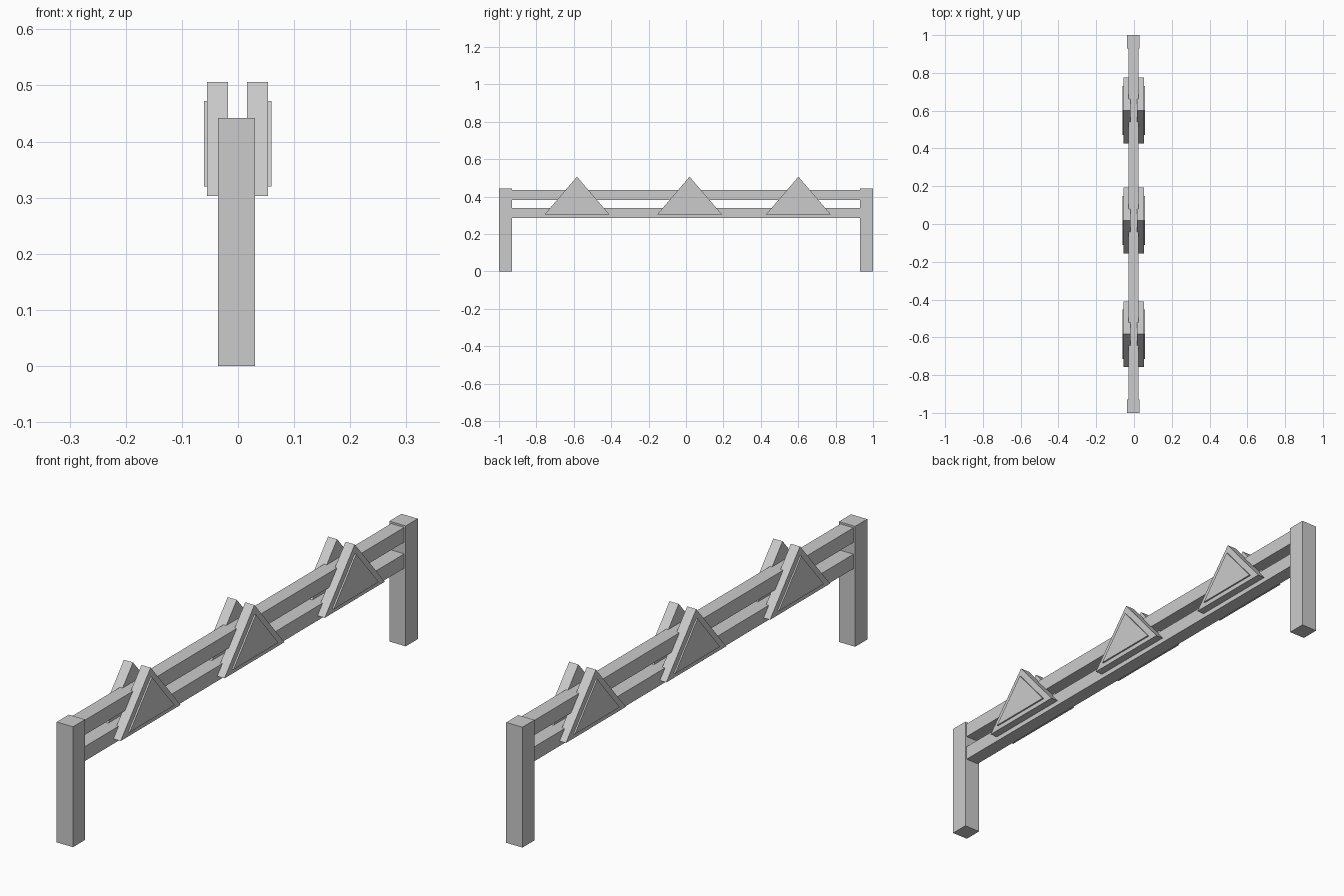
import bpy, bmesh
from mathutils import Vector

if "Cube" in bpy.data.objects:
    bpy.data.objects.remove(bpy.data.objects["Cube"])


def finish(name, bm):
    bmesh.ops.recalc_face_normals(bm, faces=bm.faces)
    mesh = bpy.data.meshes.new(name)
    bm.to_mesh(mesh)
    bm.free()
    obj = bpy.data.objects.new(name, mesh)
    bpy.context.collection.objects.link(obj)
    return obj


def box(name, lo, hi):
    lo, hi = Vector(lo), Vector(hi)
    bm = bmesh.new()
    bmesh.ops.create_cube(bm, size=1)
    bmesh.ops.scale(bm, vec=hi - lo, verts=bm.verts)
    bmesh.ops.translate(bm, vec=(lo + hi) / 2, verts=bm.verts)
    return finish(name, bm)


def triangle_plate(name, y, x_in, x_edge, x_out):
    """Triangular prism with a smaller raised triangle on its outer face."""
    bm = bmesh.new()
    face = bm.faces.new([bm.verts.new((x_in, y + dy, z)) for dy, z in
                         ((-0.174, 0.303), (0.174, 0.303), (0, 0.506))])
    centre = Vector((0, y, 0.3707))
    # each step extrudes the cap to a new x and size: plate, ledge, raised panel
    for i, (x, size) in enumerate(((x_edge, 1), (x_edge, 0.75), (x_out, 1))):
        if i == 0:
            geom = bmesh.ops.extrude_face_region(bm, geom=[face], use_keep_orig=True)["geom"]
        else:
            geom = bmesh.ops.extrude_discrete_faces(bm, faces=[face])["faces"]
        face = next(g for g in geom if isinstance(g, bmesh.types.BMFace))
        for v in face.verts:
            v.co = centre + (v.co - centre) * size
            v.co.x = x
    return finish(name, bm)


# End posts
for name, y0, y1 in (("front_post", -1, -0.93), ("back_post", 0.93, 1)):
    box(name, (-0.036, y0, 0), (0.03, y1, 0.442))

# Horizontal rails between the posts
for name, z0, z1 in (("lower_rail", 0.285, 0.338), ("upper_rail", 0.381, 0.435)):
    box(name, (-0.029, -0.93, z0), (0.024, 0.93, z1))

# Triangular plates on both sides of the rails
for i, y in enumerate((-0.583, 0.019, 0.601), 1):
    triangle_plate(f"right_triangle_{i}", y, 0.016, 0.0535, 0.0595)
    triangle_plate(f"left_triangle_{i}", y, -0.018, -0.055, -0.0605)
